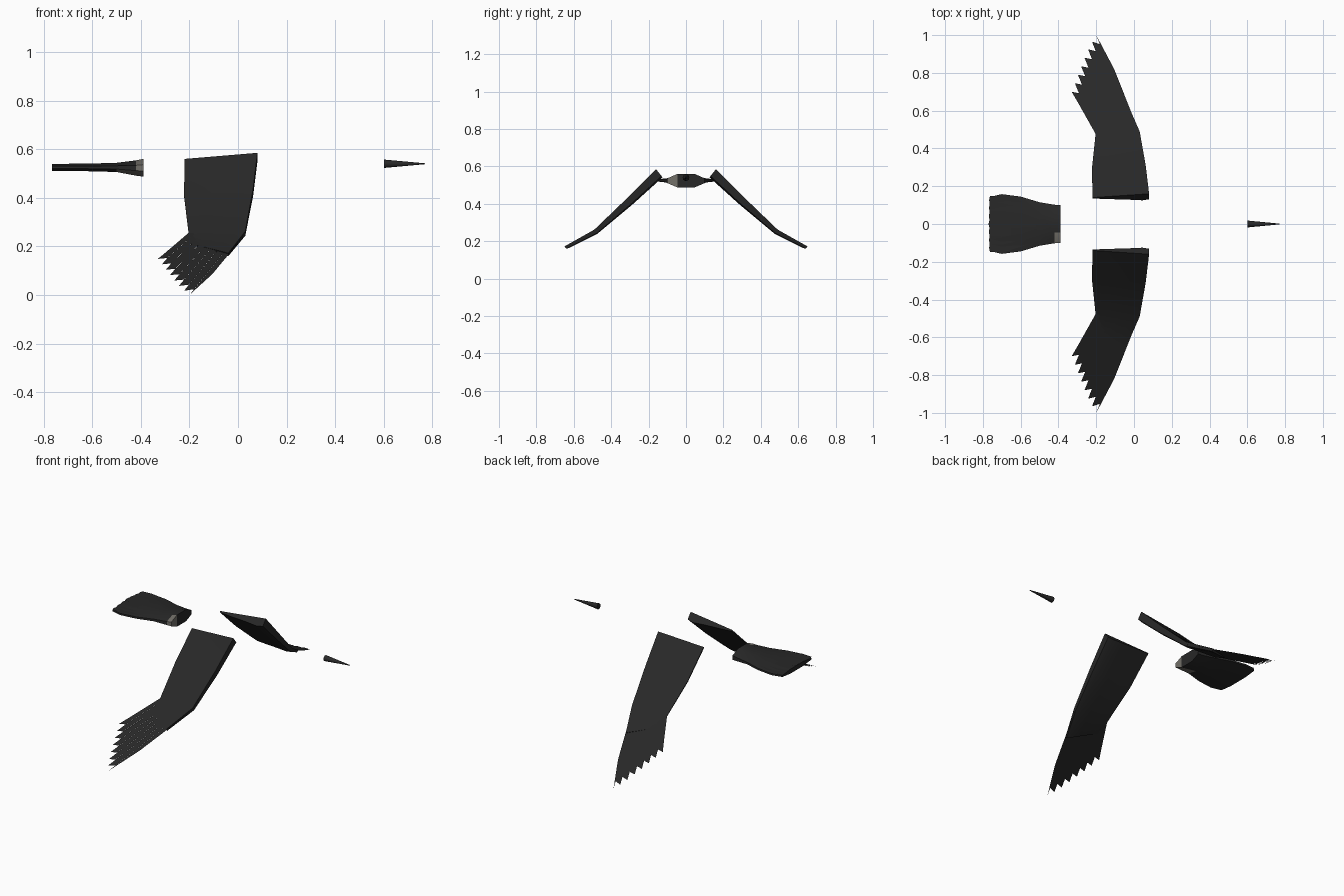
import bpy
import bmesh
import math
from mathutils import Vector

cube = bpy.data.objects.get("Cube")
if cube:
    bpy.data.objects.remove(cube, do_unlink=True)


def material(name, color):
    m = bpy.data.materials.new(name)
    m.use_nodes = True
    m.diffuse_color = (*color, 1)
    m.node_tree.nodes["Principled BSDF"].inputs["Base Color"].default_value = (*color, 1)
    return m


black = material("feather black", (0.021, 0.021, 0.021))
grey = material("warm grey", (0.17, 0.16, 0.14))


def make(name, verts, faces, solid=True, smooth=True):
    mesh = bpy.data.meshes.new(name)
    mesh.from_pydata([tuple(v) for v in verts], [], faces)
    if solid:
        bm = bmesh.new()
        bm.from_mesh(mesh)
        bmesh.ops.recalc_face_normals(bm, faces=bm.faces)
        bm.to_mesh(mesh)
        bm.free()
    ob = bpy.data.objects.new(name, mesh)
    bpy.context.collection.objects.link(ob)
    mesh.materials.append(black)
    if smooth:
        bpy.ops.object.select_all(action='DESELECT')
        ob.select_set(True)
        bpy.context.view_layer.objects.active = ob
        bpy.ops.object.shade_smooth_by_angle(angle=math.radians(30))
    return ob


def loft(name, rows):
    """Skin (top row, bottom row) sections, with end caps made of columns."""
    n = len(rows[0][0])
    verts, faces = [], []
    for top, bottom in rows:
        verts += list(top) + list(reversed(bottom))
    size = 2 * n
    for s in range(len(rows) - 1):
        for i in range(size):
            j = (i + 1) % size
            a, b = s * size, (s + 1) * size
            faces.append((a + i, a + j, b + j, b + i))
    for base in (0, (len(rows) - 1) * size):
        for i in range(n - 1):
            faces.append((base + i, base + i + 1, base + size - 2 - i, base + size - 1 - i))
    return make(name, verts, faces)


def mirror_y(ob):
    mod = ob.modifiers.new("Mirror", 'MIRROR')
    mod.use_axis = (False, True, False)
    mod.use_clip = False


# Inner wings: upper leading point, upper trailing point, thickness
stations = [
    ((0.08, 0.16, 0.585), (-0.22, 0.14, 0.56), 0.052),
    ((0.062, 0.31, 0.435), (-0.222, 0.30, 0.41), 0.042),
    ((0.03, 0.49, 0.262), (-0.203, 0.48, 0.253), 0.026),
    ((-0.04, 0.65, 0.172), (-0.2, 0.56, 0.213), 0.018),
]
profile = [(0, 0.9), (0.12, 1), (0.4, 0.7), (0.75, 0.4), (1, 0.15)]
inward = Vector((0, -0.62, -0.78))
rows = []
for lead, trail, thick in stations:
    top = [Vector(lead).lerp(Vector(trail), t) for t, _ in profile]
    rows.append((top, [p + inward * thick * k for p, (_, k) in zip(top, profile)]))
mirror_y(loft("inner_wings", rows))

# Flight feathers: thin overlapping blades fanned across the outer wing
tips = [(-0.2, 1.0), (-0.222, 0.965), (-0.243, 0.925), (-0.262, 0.88),
        (-0.28, 0.835), (-0.297, 0.79), (-0.313, 0.745), (-0.33, 0.70)]
count = len(tips)
notches = [(-0.105, 0.82)]
for a, b in zip(tips, tips[1:]):
    notches.append(((a[0] + b[0]) / 2 + 0.03, (a[1] + b[1]) / 2 - 0.03))
notches.append((-0.295, 0.64))
verts, faces = [], []
for i, tip in enumerate(tips):
    base = [(0.03 - 0.235 * k / count, 0.48) for k in (i, i + 1)]
    outline = [base[0], base[1], notches[i + 1], tip, notches[i]]
    start = len(verts)
    for x, y in outline:
        verts.append((x, y, 0.25 - (y - 0.48) * 0.481 + 0.0006 * i))
    faces.append(tuple(reversed(range(start, start + 5))))
mirror_y(make("flight_feathers", verts, faces, solid=False, smooth=False))

# Tail: x, half width, top, bottom
sections = [
    (-0.39, 0.10, 0.56, 0.487), (-0.42, 0.102, 0.554, 0.491),
    (-0.50, 0.115, 0.544, 0.506), (-0.60, 0.145, 0.541, 0.509),
    (-0.70, 0.158, 0.540, 0.510), (-0.765, 0.143, 0.539, 0.511),
]
rows = []
for x, w, top, bottom in sections:
    mid = (top + bottom) / 2
    columns = [(-1, 0.35), (-0.45, 1), (0.45, 1), (1, 0.35)]
    rows.append(([Vector((x, w * c, mid + (top - mid) * k)) for c, k in columns],
                 [Vector((x, w * c, mid + (bottom - mid) * k)) for c, k in columns]))
tail = loft("tail", rows)
tail.data.materials.append(grey)
for p in tail.data.polygons:
    c = p.center
    near_root = c.x > -0.41 or (c.x > -0.47 and p.normal.z < -0.5)
    if near_root and c.y < -0.05:
        p.material_index = 1

# Tail feathers: layered blades on the upper side of the tail
verts, faces = [], []
for i in range(-3, 4):
    z = 0.5435 - abs(i) * 0.003
    blade = [(-0.47, -0.012), (-0.47, 0.012), (-0.70, 0.026), (-0.765, 0.022),
             (-0.77, 0), (-0.765, -0.022), (-0.70, -0.026)]
    start = len(verts)
    for x, y in blade:
        spread = 0.022 + 0.02 * min(1, (-0.47 - x) / 0.2)
        verts.append((x + abs(i) * 0.001, y + i * spread, z))
    faces.append(tuple(reversed(range(start, start + 7))))
make("tail_feathers", verts, faces, solid=False, smooth=False)

# Beak: slim cone pointing forward
bpy.ops.mesh.primitive_cone_add(vertices=10, radius1=0.018, radius2=0.002, depth=0.168,
                                location=(0.686, 0, 0.54), rotation=(0, math.pi / 2, 0))
beak = bpy.context.object
beak.name = "beak"
beak.data.materials.append(black)
bpy.ops.object.shade_smooth_by_angle(angle=math.radians(40))
